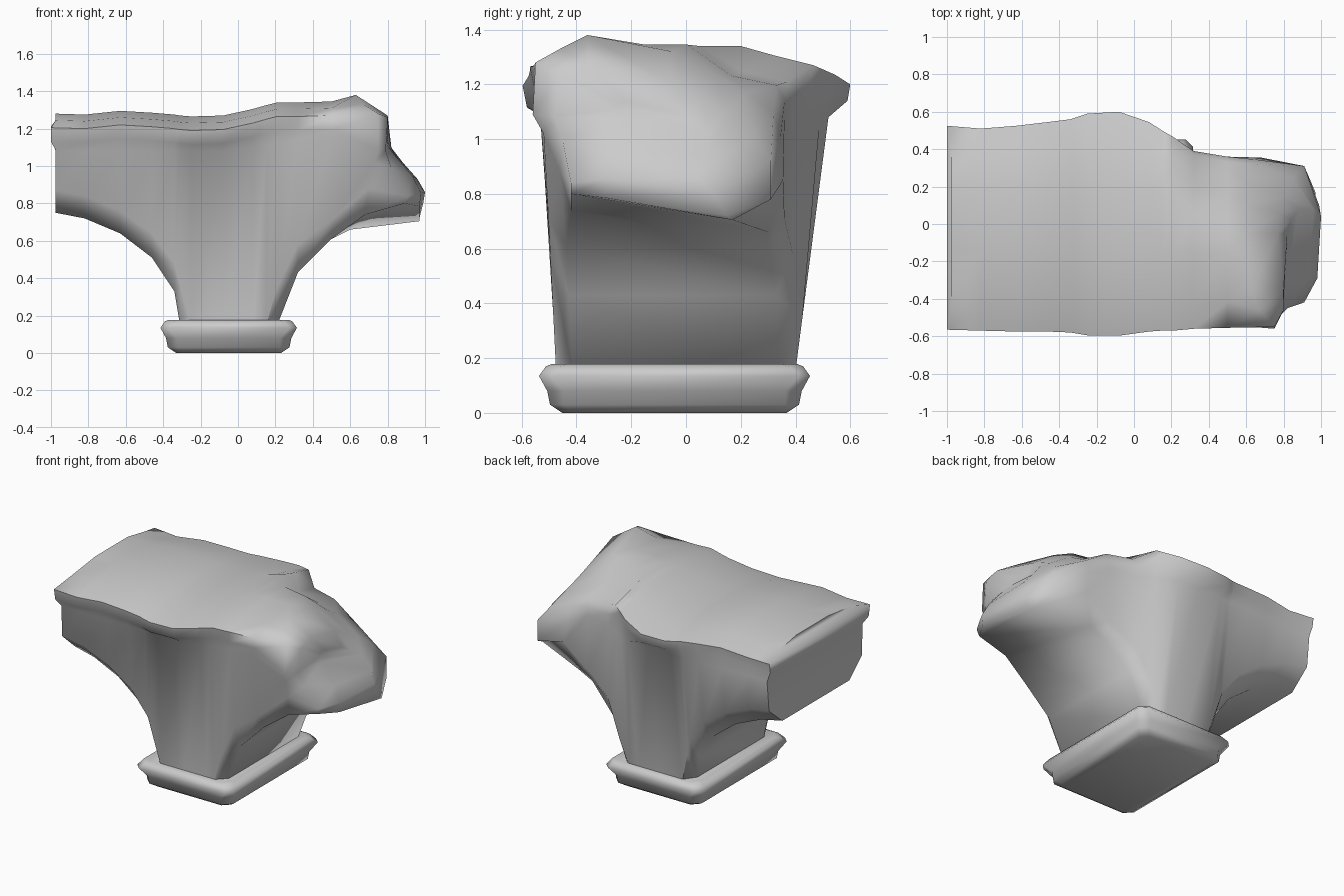
import bpy
import bmesh
import math

cube = bpy.data.objects.get("Cube")
if cube:
    bpy.data.objects.remove(cube, do_unlink=True)

stone = bpy.data.materials.new("grey stone")
stone.use_nodes = True
grey = (0.6, 0.6, 0.6, 1)
stone.diffuse_color = grey
stone.node_tree.nodes["Principled BSDF"].inputs["Base Color"].default_value = grey


def loft(name, rings, angle):
    """Skin a list of equal closed rings and close both ends with strips."""
    bm = bmesh.new()
    loops = [[bm.verts.new(point) for point in ring] for ring in rings]
    count = len(rings[0])
    for first, second in zip(loops, loops[1:]):
        for i in range(count):
            j = (i + 1) % count
            bm.faces.new((first[i], first[j], second[j], second[i]))
    for end in (loops[0], loops[-1]):
        for i in range(count // 2 - 1):
            bm.faces.new((end[i], end[i + 1], end[-i - 2], end[-i - 1]))
    bmesh.ops.recalc_face_normals(bm, faces=bm.faces)
    mesh = bpy.data.meshes.new(name)
    bm.to_mesh(mesh)
    bm.free()
    mesh.materials.append(stone)
    obj = bpy.data.objects.new(name, mesh)
    bpy.context.collection.objects.link(obj)
    bpy.ops.object.select_all(action="DESELECT")
    obj.select_set(True)
    bpy.context.view_layer.objects.active = obj
    bpy.ops.object.shade_smooth_by_angle(angle=math.radians(angle))


def section(x, under, chamfer, top, front, back, ledge=1.08, bulge=0, worn=0):
    """Cross-section of the arch: tapering sides, overhanging lip, hipped top.
    worn breaks away the back top edge and fades the front lip."""
    def side_front(z):
        return max(-0.467 - 0.05 * z, front)

    def side_back(z):
        return min(0.38 + 0.13 * z, back - 0.01)

    inset = 0.06 - 0.07 * min(x, 0) if chamfer else 0
    shoulder = under + chamfer
    lip = x - bulge
    chip = 0.6 * worn
    return [
        (x, side_front(under) + inset, under),
        (x, side_front(shoulder), shoulder),
        (x, side_front(ledge) - 0.1 * worn, ledge),
        (lip, front + 0.015, top - 0.15),
        (lip, front, top - 0.075),
        (x, front + 0.14, top - 0.035),
        (x, -0.15, top),
        (x, 0.2 - 1.5 * worn, top),
        (x, back - 0.14 - worn / 2, top - 0.035 - chip),
        (lip, back - 0.3 * worn, top - 0.07 - chip),
        (lip, back - 0.01, top - 0.13 - chip),
        (x, side_back(1.08), 1.08),
        (x, side_back(shoulder), shoulder),
        (x, side_back(under) - inset, under),
    ]


# Arch: left arm, springing curve and column
stations = [
    (-.975, .75, .12, 1.28, -.565, .525, 1.085, .025),
    (-.82, .72, .12, 1.275, -.57, .51),
    (-.63, .64, .12, 1.295, -.575, .525),
    (-.46, .51, .13, 1.285, -.575, .545),
    (-.34, .33, .15, 1.275, -.58, .56),
    (-.31, .15, .22, 1.27, -.585, .57),
    (-.25, .15, 0, 1.265, -.595, .59),
    (-.08, .15, 0, 1.27, -.597, .6),
    (.08, .15, 0, 1.305, -.575, .545, 1.1),
    (.15, .15, 0, 1.325, -.57, .5, 1.11),
    (.21, .15, .2, 1.34, -.57, .465, 1.12),
    (.32, .43, .15, 1.34, -.56, .4, 1.14, 0, .1),
    (.5, .61, .1, 1.345, -.555, .37, 1.14, 0, .13),
]

# Broken right end: rim, outer edge, then the raised fracture face
broken_rim = [
    (.68, -.42, .74), (.7, -.46, .88), (.73, -.52, 1.02), (.75, -.56, 1.09),
    (.75, -.55, 1.28), (.67, -.46, 1.33), (.63, -.36, 1.38), (.6, -.05, 1.32),
    (.6, .1, 1.24), (.6, .22, 1.17), (.65, .32, 1.1), (.65, .345, 1),
    (.68, .355, .85), (.6, .3, .66),
]
broken_edge = [
    (.89, -.42, .8), (.91, -.42, .84), (.82, -.45, .99), (.79, -.48, 1.08),
    (.8, -.46, 1.24), (.8, -.41, 1.26), (.8, -.35, 1.27), (.77, -.05, 1.2),
    (.78, .06, 1.15), (.8, .15, 1.1), (.85, .25, 1.01), (.91, .31, .92),
    (.91, .31, .78), (.97, .17, .705),
]
broken_face = [
    (.97, -.29, .785), (.98, -.29, .855), (.93, -.28, .95), (.82, -.28, 1.08),
    (.8, -.27, 1.11), (.8, -.25, 1.13), (.81, -.22, 1.14), (.82, -.05, 1.1),
    (.84, .02, 1.06), (.88, .08, 1.02), (.96, .08, .93), (1, .04, .86),
    (.99, .1, .8), (.97, .15, .72),
]
arch_rings = [section(*s) for s in stations]
loft("broken_arch", arch_rings + [broken_rim, broken_edge, broken_face], 75)


# Plinth: moulded slab with clipped corners
def clipped_rectangle(grow, z, cut):
    half_x, half_y = 0.29 + grow, 0.42 + grow
    corners = [(1, 1), (-1, 1), (-1, -1), (1, -1)]
    ring = []
    for sx, sy in corners:
        pair = [(half_x - cut, half_y), (half_x, half_y - cut)]
        if sx * sy > 0:
            pair.reverse()
        ring += [(sx * px - 0.05, sy * py - 0.042, z) for px, py in pair]
    return ring


moulding = [(-.01, 0, .04), (.035, .03, .05), (.045, .08, .06),
            (.075, .135, .04), (.05, .17, .05), (.03, .178, .06)]
loft("plinth", [clipped_rectangle(*level) for level in moulding], 75)
